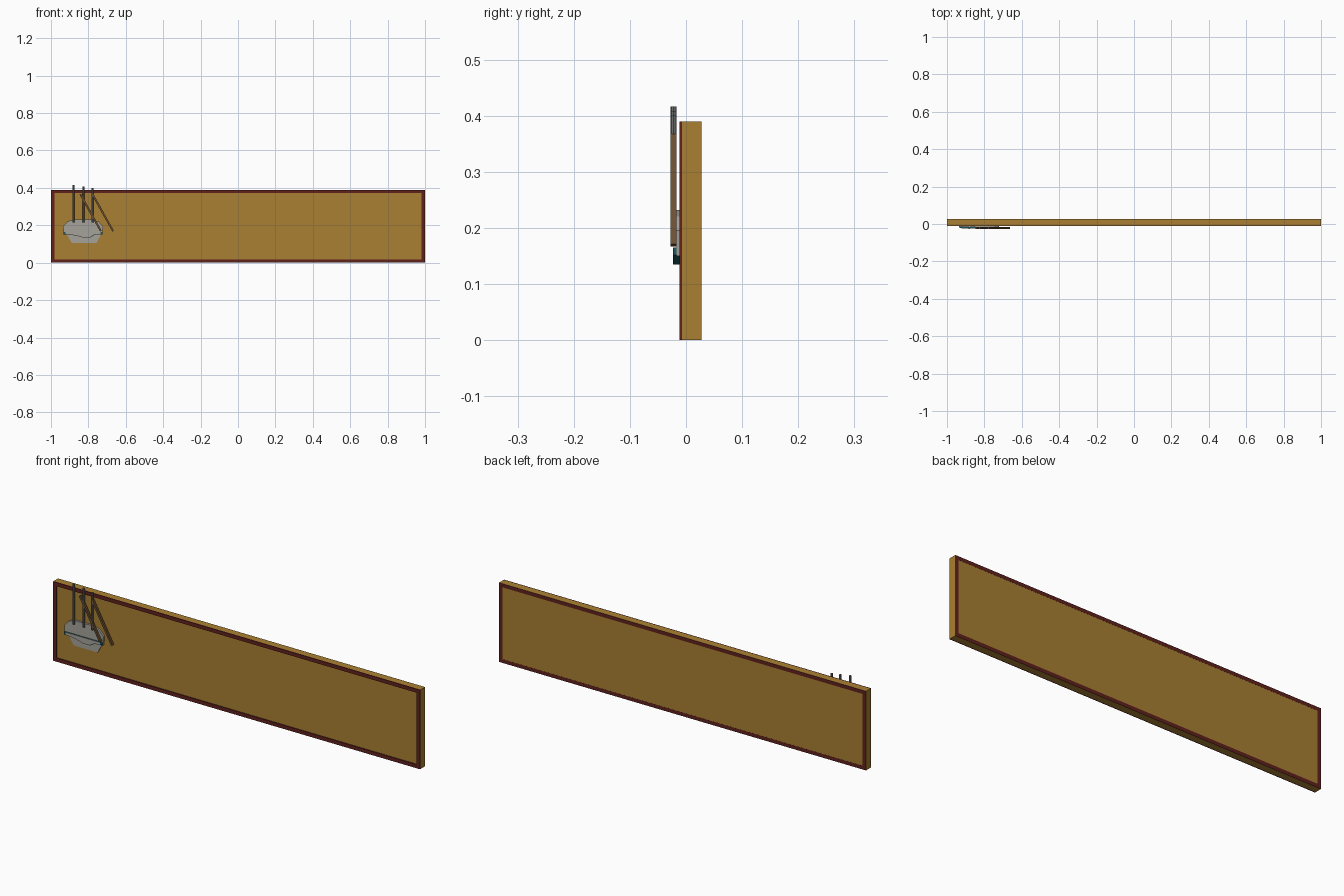
import bpy, bmesh, math
from mathutils import Vector

if "Cube" in bpy.data.objects:
    bpy.data.objects.remove(bpy.data.objects["Cube"])

def mat(name, r, g, b):
    m = bpy.data.materials.new(name)
    m.diffuse_color = (r, g, b, 1)
    m.use_nodes = True
    m.node_tree.nodes["Principled BSDF"].inputs["Base Color"].default_value = m.diffuse_color
    return m

GOLD = mat("gold", 0.40, 0.216, 0.032)
RED = mat("dark_red", 0.115, 0.015, 0.012)
PALE = mat("pale_grey", 0.38, 0.36, 0.32)
STEEL = mat("mast_grey", 0.16, 0.16, 0.16)
TEAL = mat("teal", 0.013, 0.10, 0.115)
BROWN = mat("brown", 0.15, 0.08, 0.032)

def finish(name, bm, m):
    bmesh.ops.recalc_face_normals(bm, faces=bm.faces)
    me = bpy.data.meshes.new(name)
    bm.to_mesh(me)
    bm.free()
    me.materials.append(m)
    ob = bpy.data.objects.new(name, me)
    bpy.context.collection.objects.link(ob)
    return ob

def slab(name, pts, y0, y1, m):
    """Extrude an x-z outline from y0 to y1."""
    bm = bmesh.new()
    f = bm.faces.new([bm.verts.new((x, y0, z)) for x, z in pts])
    r = bmesh.ops.extrude_face_region(bm, geom=[f])
    vs = [v for v in r["geom"] if isinstance(v, bmesh.types.BMVert)]
    bmesh.ops.translate(bm, verts=vs, vec=(0, y1 - y0, 0))
    return finish(name, bm, m)

def rect(x0, x1, z0, z1):
    return [(x0, z0), (x1, z0), (x1, z1), (x0, z1)]

def frame(name, y0, y1, w=0.018, H=0.39):
    """Rectangular border ring."""
    bm = bmesh.new()
    rings = []
    for y in (y0, y1):
        for i in (0, w):
            rings.append([bm.verts.new((x, y, z)) for x, z in rect(-1 + i, 1 - i, i, H - i)])
    for a, b in ((0, 1), (1, 3), (3, 2), (2, 0)):
        for k in range(4):
            j = (k + 1) % 4
            bm.faces.new((rings[a][k], rings[a][j], rings[b][j], rings[b][k]))
    return finish(name, bm, RED)

# Board and its borders
slab("board", rect(-1, 1, 0, 0.39), -0.007, 0.027, GOLD)
frame("front_border", -0.012, -0.007)
frame("back_border", 0.0268, 0.0275)

# Ship relief: keel, upper hull, teal band with a pale face
slab("keel", [(-0.888, 0.105), (-0.757, 0.105), (-0.733, 0.15), (-0.915, 0.15)],
     -0.0115, -0.006, PALE)
slab("upper_hull", [(-0.933, 0.15), (-0.725, 0.15), (-0.722, 0.195), (-0.745, 0.22),
                    (-0.785, 0.232), (-0.87, 0.232), (-0.91, 0.222), (-0.935, 0.195)],
     -0.017, -0.006, PALE)
band = [(-0.933, 0.152), (-0.87, 0.146), (-0.83, 0.135), (-0.79, 0.135), (-0.765, 0.15),
        (-0.725, 0.152), (-0.725, 0.165), (-0.933, 0.165)]
slab("hull_band", band, -0.0225, -0.006, TEAL)
slab("hull_band_face", [(-0.829 + (x + 0.829) * 0.9, z) for x, z in band],
     -0.0235, -0.0225, PALE)

# Masts
for i, (x, top) in enumerate(((-0.88, 0.416), (-0.826, 0.408), (-0.778, 0.40))):
    bpy.ops.mesh.primitive_cylinder_add(vertices=8, radius=0.0056, depth=top - 0.215,
                                        location=(x, -0.0222, (top + 0.215) / 2))
    ob = bpy.context.object
    ob.name = f"mast_{i + 1}"
    ob.data.materials.append(STEEL)

# Slanted spars
for i, x in enumerate((-0.843, -0.778)):
    a, b = Vector((x, 0.366)), Vector((x + 0.11, 0.169))
    d = (b - a).normalized()
    n = Vector((-d.y, d.x)) * 0.005
    slab(f"spar_{i + 1}", [tuple(p) for p in (a - n, b - n, b + n, a + n)],
         -0.028, -0.017, BROWN)
